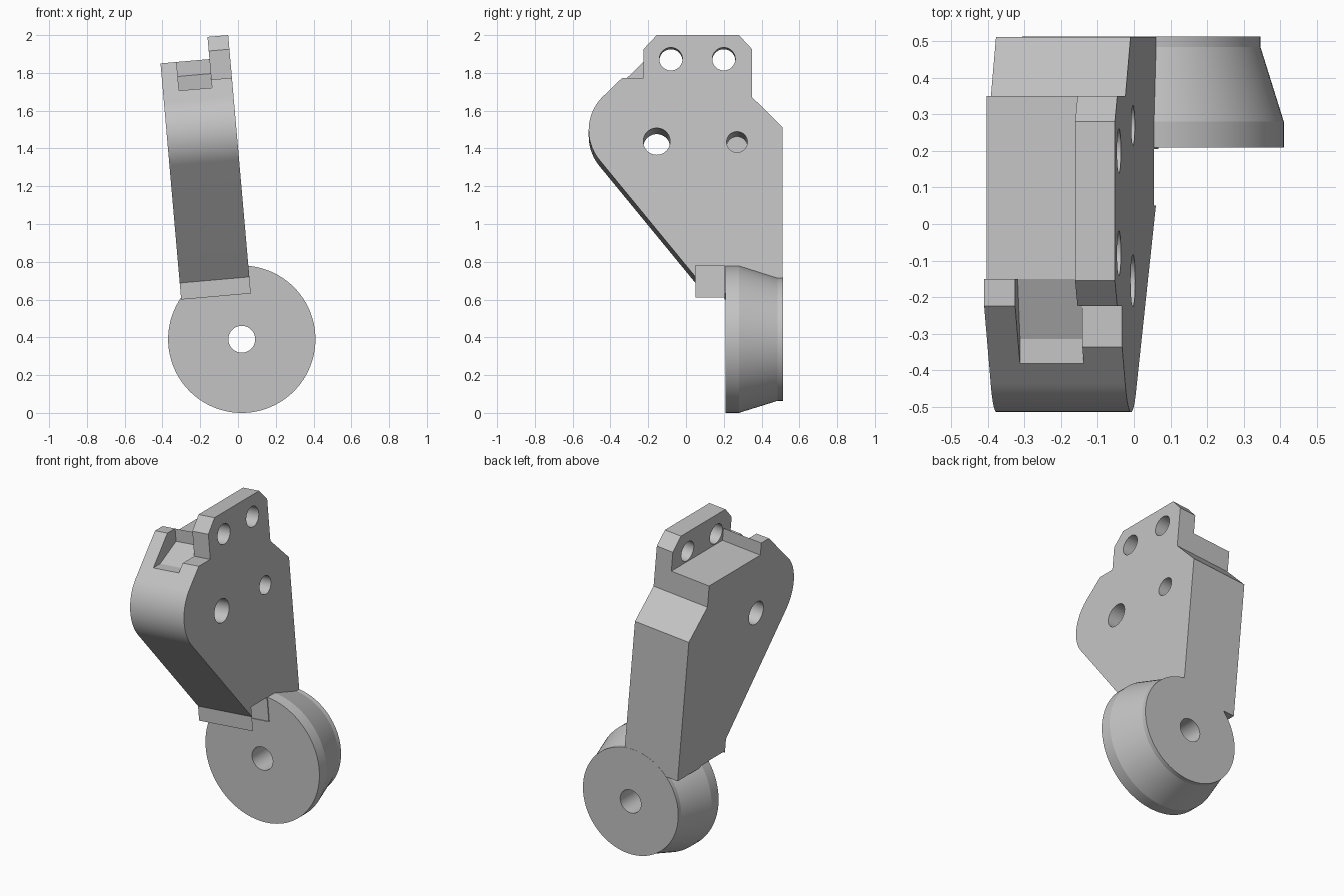
import bpy, bmesh, math
from mathutils import Matrix, Vector

cube = bpy.data.objects.get("Cube")
if cube:
    bpy.data.objects.remove(cube, do_unlink=True)

grey = bpy.data.materials.new("light_grey")
grey.use_nodes = True
COLOUR = (0.55, 0.55, 0.55, 1)
grey.diffuse_color = COLOUR
grey.node_tree.nodes["Principled BSDF"].inputs["Base Color"].default_value = COLOUR

BASE_Z = 0.72
TILT = Matrix.Translation((0.06, 0, BASE_Z)) @ Matrix.Rotation(math.radians(-5), 4, 'Y')


def finish(name, bm):
    bmesh.ops.recalc_face_normals(bm, faces=bm.faces)
    mesh = bpy.data.meshes.new(name)
    bm.to_mesh(mesh)
    bm.free()
    mesh.materials.append(grey)
    ob = bpy.data.objects.new(name, mesh)
    bpy.context.collection.objects.link(ob)
    return ob


def prism(name, outline, x0, x1):
    """Extrude a side outline of (y, z) points across the leaning arm."""
    bm = bmesh.new()
    face = bm.faces.new([bm.verts.new((x0, y, z - BASE_Z)) for y, z in outline])
    ext = bmesh.ops.extrude_face_region(bm, geom=[face])
    verts = [g for g in ext["geom"] if isinstance(g, bmesh.types.BMVert)]
    bmesh.ops.translate(bm, verts=verts, vec=(x1 - x0, 0, 0))
    bm.transform(TILT)
    return finish(name, bm)


def lathe(name, profile, matrix, steps=96):
    """Revolve a closed (radius, height) profile around the local z axis."""
    bm = bmesh.new()
    rings = []
    for i in range(steps):
        a = 2 * math.pi * i / steps
        rings.append([bm.verts.new((r * math.cos(a), r * math.sin(a), h)) for r, h in profile])
    n = len(profile)
    for i in range(steps):
        a, b = rings[i], rings[(i + 1) % steps]
        for j in range(n):
            k = (j + 1) % n
            bm.faces.new((a[j], b[j], b[k], a[k]))
    bm.transform(matrix)
    return finish(name, bm)


def cylinder(name, radius, length, matrix):
    bm = bmesh.new()
    bmesh.ops.create_cone(bm, cap_ends=True, segments=64, radius1=radius,
                          radius2=radius, depth=length)
    bm.transform(matrix)
    return finish(name, bm)


def cut(target, cutter):
    cutter.hide_render = True
    mod = target.modifiers.new("cut", 'BOOLEAN')
    mod.operation = 'DIFFERENCE'
    mod.solver = 'EXACT'
    mod.object = cutter
    bpy.context.view_layer.objects.active = target
    bpy.ops.object.modifier_apply(modifier=mod.name)
    bpy.data.objects.remove(cutter, do_unlink=True)


def smooth(ob):
    bpy.ops.object.select_all(action='DESELECT')
    ob.select_set(True)
    bpy.context.view_layer.objects.active = ob
    bpy.ops.object.shade_smooth_by_angle(angle=math.radians(15))


# Arm: rounded nose, sloped underside, tall mounting plate
nose = []
for i in range(25):
    a = math.radians(132 + (219.5 - 132) * i / 24)
    nose.append((-0.265 + 0.25 * math.cos(a), 1.50 + 0.25 * math.sin(a)))
outline = nose + [(0.05, 0.72), (0.05, 0.632), (0.512, 0.632), (0.512, 1.515),
                  (0.35, 1.675), (0.35, 1.93), (0.28, 2.005), (-0.155, 2.005),
                  (-0.225, 1.93), (-0.225, 1.887)]
arm = prism("arm", outline, -0.37, 0)

# Steps beside the plate, open pocket, shoulder in front of the plate
cut(arm, prism("step_cutter", [(-0.7, 1.887), (-0.15, 1.887), (-0.15, 1.81),
                               (0.6, 1.81), (0.6, 2.3), (-0.7, 2.3)], -0.5, -0.11))
cut(arm, prism("pocket_cutter", [(-0.7, 1.735), (-0.315, 1.735), (-0.15, 1.81),
                                 (-0.15, 2.2), (-0.7, 2.2)], -0.285, -0.11))
cut(arm, prism("shoulder_cutter", [(-0.7, 1.778), (-0.225, 1.778), (-0.225, 2.2),
                                   (-0.7, 2.2)], -0.111, 0.2))

# Bolt holes: y, z, radius, depth
for y, z, radius, depth in [(-0.08, 1.878, 0.061, 0.6), (0.2, 1.878, 0.061, 0.6),
                            (-0.155, 1.44, 0.071, 0.6), (0.27, 1.437, 0.055, 0.3)]:
    place = (TILT @ Matrix.Translation((0.1 - (depth + 0.1) / 2, y, z - BASE_Z))
             @ Matrix.Rotation(math.pi / 2, 4, 'Y'))
    cut(arm, cylinder("hole_cutter", radius, depth + 0.1, place))

# Round clearance in front of the wheel
AXLE = Vector((0.02, 0, 0.39))
TURN = Matrix.Rotation(-math.pi / 2, 4, 'X')
cut(arm, cylinder("clearance_cutter", 0.391, 0.155,
                  Matrix.Translation(AXLE + Vector((0, 0.1275, 0))) @ TURN))
smooth(arm)

# Wheel: tapered disc with a bore
wheel = lathe("wheel", [(0.071, 0.21), (0.39, 0.21), (0.39, 0.28), (0.326, 0.485),
                        (0.326, 0.513), (0.071, 0.513)], Matrix.Translation(AXLE) @ TURN)
smooth(wheel)
